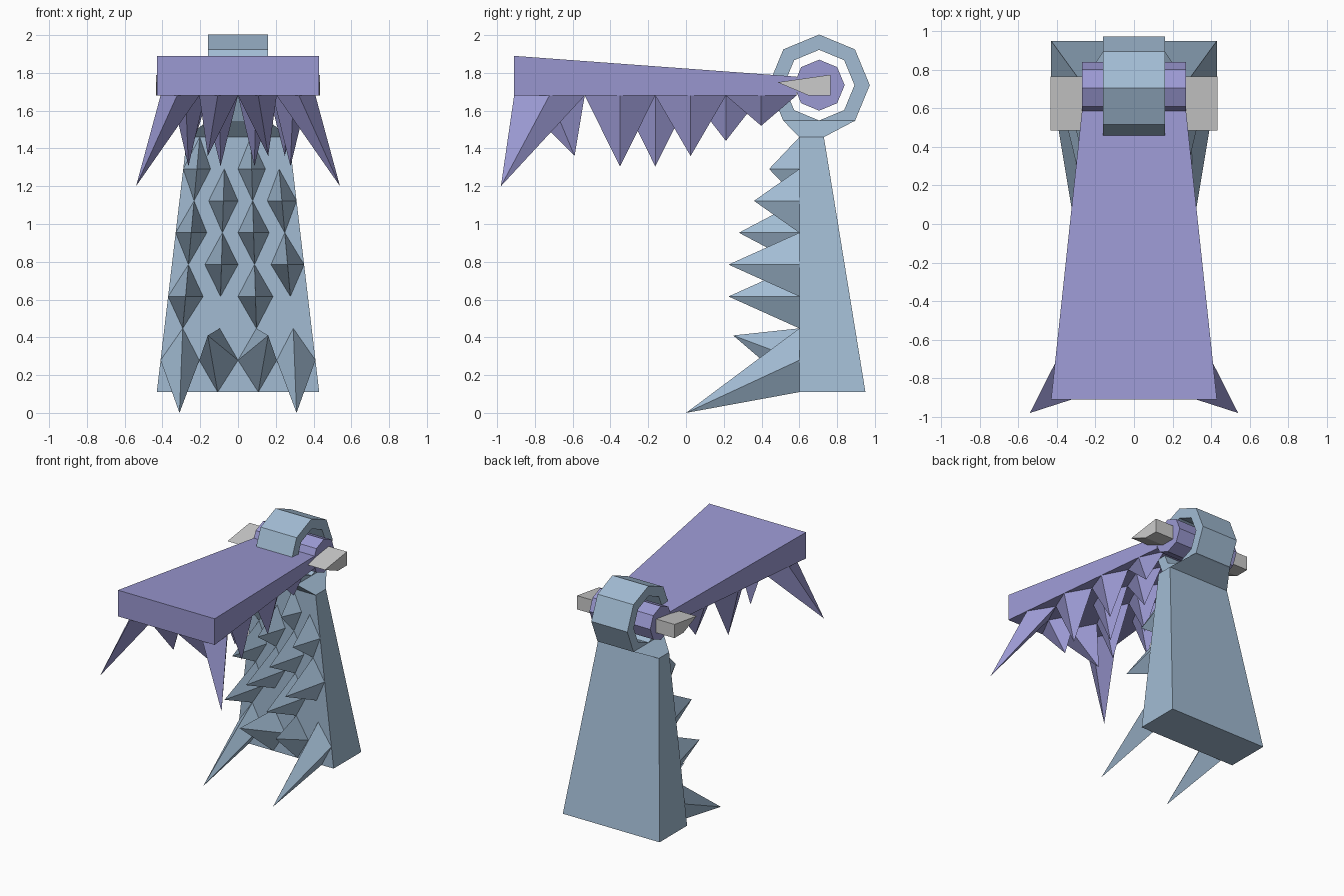
import bpy, bmesh
from math import sin, cos, pi

if "Cube" in bpy.data.objects:
    bpy.data.objects.remove(bpy.data.objects["Cube"])


def material(name, rgb):
    m = bpy.data.materials.new(name)
    m.diffuse_color = (*rgb, 1)
    m.use_nodes = True
    m.node_tree.nodes["Principled BSDF"].inputs["Base Color"].default_value = m.diffuse_color
    return m


BLUE = material("steel blue", (0.36, 0.50, 0.65))
PURPLE = material("violet", (0.33, 0.32, 0.65))
W0, W1, ROWS = 0.43, 0.27, 8        # jaw half-widths at mouth and hinge
CY, CZ = 0.705, 1.735               # hinge centre


def make(name, verts, faces, mat=None):
    me = bpy.data.meshes.new(name)
    me.from_pydata(verts, [], faces)
    bm = bmesh.new()
    bm.from_mesh(me)
    bmesh.ops.recalc_face_normals(bm, faces=bm.faces)
    bm.to_mesh(me)
    bm.free()
    ob = bpy.data.objects.new(name, me)
    bpy.context.collection.objects.link(ob)
    if mat:
        me.materials.append(mat)
    return ob


def prism(name, profile, x0, x1, mat=None):
    n = len(profile)
    verts = [(x, y, z) for x in (x0, x1) for y, z in profile]
    sides = [(i, (i + 1) % n, n + (i + 1) % n, n + i) for i in range(n)]
    return make(name, verts, [tuple(range(n)), tuple(range(n, 2 * n))] + sides, mat)


def octagon(r):
    return [(CY + r * cos(i * pi / 4), CZ + r * sin(i * pi / 4)) for i in range(8)]


BOX = [(0, 1, 2, 3), (4, 5, 6, 7), (0, 1, 5, 4), (1, 2, 6, 5), (2, 3, 7, 6), (3, 0, 4, 7)]


def jaw(name, place, t0, t1, deep0, deep1, fang, inner, flip, mat):
    """place(x, t, h): t runs from mouth to hinge, h rises out of the biting face."""
    corners = []
    for t, w, d in ((t0, W0, deep0), (t1, W1, deep1)):
        corners += [place(-w, t, 0), place(w, t, 0), place(w, t, -d), place(-w, t, -d)]
    make(name, corners, BOX, mat)

    step = (t1 - t0) / ROWS
    verts, faces = [], []

    def tooth(u, row, tip=None):
        # diamond-based spike on the tapered grid
        def at(du, dr):
            w = W0 + (W1 - W0) * (row + dr) / ROWS
            return ((u + du) * w, t0 + (row + dr) * step)
        b = len(verts)
        for du, dr in ((-.25, 0), (0, -1), (.25, 0), (0, 1)):
            verts.append(place(*at(du, dr), 0))
        verts.append(place(*tip))if isinstance(tip, tuple) else verts.append(place(*at(0, 0), tip))
        a, c, d, e, p = range(b, b + 5)
        faces.extend([(a, c, p), (c, d, p), (d, e, p), (e, a, p)])

    for s in (-1, 1):
        tooth(.75 * s, 1, (s * fang[0], t0 + fang[1], fang[2]))
        tooth(.25 * s, 1, (s * inner[0], t0 + inner[1], inner[2]))
    for row, h in enumerate((.375, .375, .32, .24, .16), start=3):
        us = (-.75, .25) if (row % 2 == 1) != flip else (-.25, .75)
        for u in us:
            tooth(u, row, h)
    ob = make(name + "_teeth", verts, faces, mat)
    # open spikes: make every face point out of the biting face
    bm = bmesh.new()
    bm.from_mesh(ob.data)
    out = [b - a for a, b in zip(place(0, 0, 0), place(0, 0, 1))]
    for i in range(0, len(faces), 4):
        bm.faces.ensure_lookup_table()
        group = bm.faces[i:i + 4]
        area = [sum(f.normal[k] * f.calc_area() for f in group) for k in range(3)]
        if sum(n * o for n, o in zip(area, out)) < 0:
            bmesh.ops.reverse_faces(bm, faces=group)
    bm.to_mesh(ob.data)
    bm.free()


# upright lower jaw and overhanging upper jaw
jaw("lower_jaw", lambda x, t, h: (x, 0.6 - h, t), 0.11, 1.46, 0.35, 0.13,
    (.31, -.11, .60), (.16, .30, .35), False, BLUE)
jaw("upper_jaw", lambda x, t, h: (x, t, 1.68 - h), -0.91, 0.585, 0.21, 0.10,
    (.54, -.07, .48), (.16, .32, .32), True, PURPLE)

# collar flaring from the hinge ring to the lower jaw
make("hinge_collar", [(x * w, y, z) for w, z, ya, yb in ((.27, 1.46, .60, .73), (.16, 1.547, .515, .895))
                      for x, y in ((-1, ya), (1, ya), (1, yb), (-1, yb))], BOX, BLUE)

# octagonal hinge ring
outer, inner = octagon(.268), octagon(.187)
rv = [(x, y, z) for x in (-.16, .16) for ring in (outer, inner) for y, z in ring]
rf = []
for i in range(8):
    j = (i + 1) % 8
    for a, b in ((0, 8), (8, 24), (24, 16), (16, 0)):
        rf.append((a + i, a + j, b + j, b + i))
make("hinge_ring", rv, rf, BLUE)

# axle and wedge-shaped side pieces
prism("hinge_axle", octagon(.135), -W1, W1, PURPLE)
wedge = [(.485, 1.75), (.65, 1.68), (.765, 1.68), (.765, 1.79)]
for side, s in (("left", -1), ("right", 1)):
    prism(side + "_eye_wedge", wedge, s * W1, s * .433)
